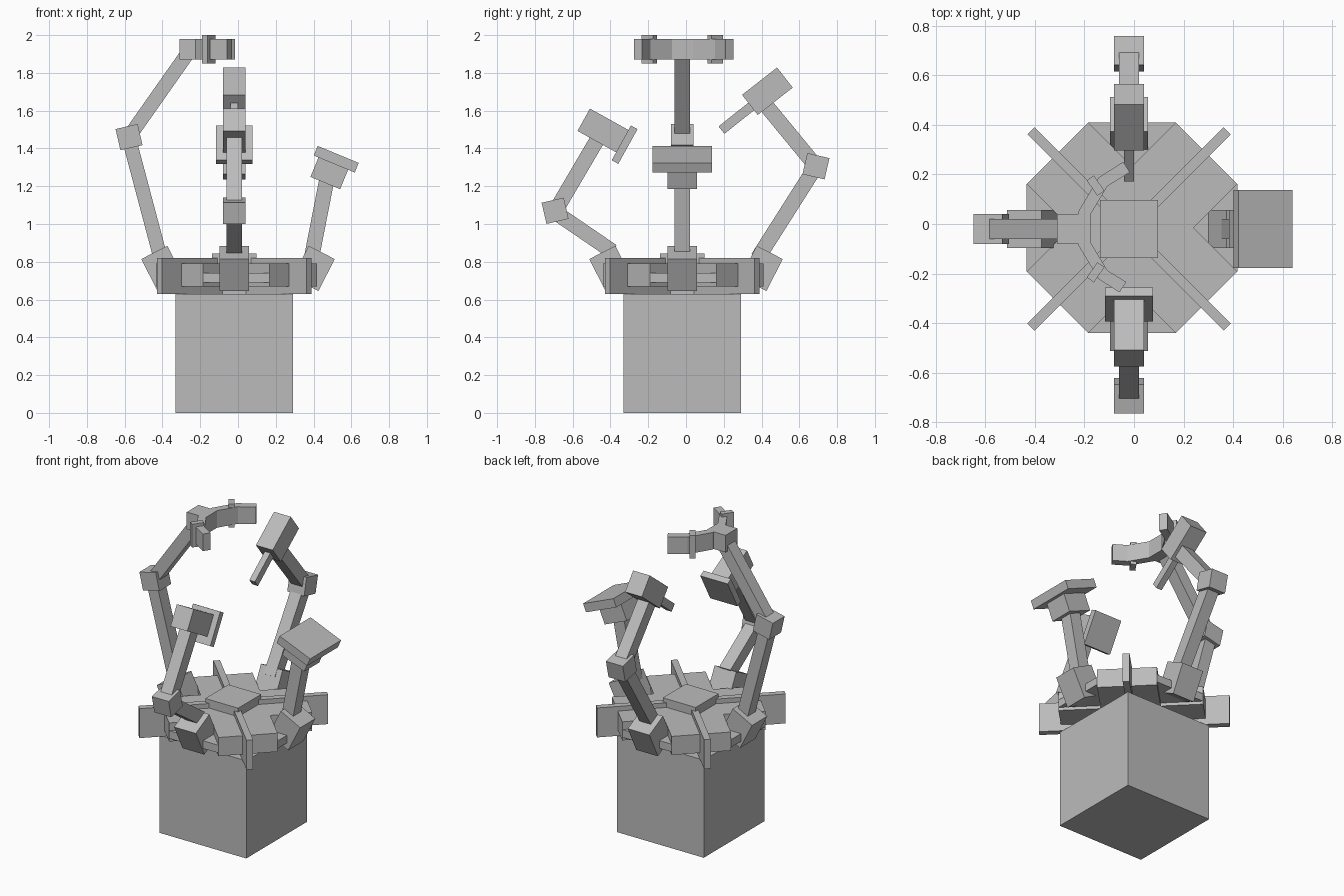
import bpy, bmesh, math
from mathutils import Matrix, Vector

cube = bpy.data.objects.get("Cube")
if cube:
    bpy.data.objects.remove(cube, do_unlink=True)

grey = bpy.data.materials.new("plain_grey")
grey.use_nodes = True
COLOUR = (0.5, 0.5, 0.5, 1)
grey.diffuse_color = COLOUR
grey.node_tree.nodes["Principled BSDF"].inputs["Base Color"].default_value = COLOUR

UP = Vector((0, 0, 1))
MID = Vector((-0.02, -0.02, 0))


def finish(name, bm):
    bmesh.ops.recalc_face_normals(bm, faces=bm.faces)
    mesh = bpy.data.meshes.new(name)
    bm.to_mesh(mesh)
    bm.free()
    mesh.materials.append(grey)
    obj = bpy.data.objects.new(name, mesh)
    bpy.context.collection.objects.link(obj)
    return obj


def box(name, centre, size, axes=None):
    """Box with the given size along three perpendicular axes."""
    rot = Matrix(axes).transposed().to_4x4() if axes else Matrix.Identity(4)
    bm = bmesh.new()
    bmesh.ops.create_cube(bm, size=1, matrix=Matrix.Translation(centre) @ rot @ Matrix.Diagonal((*size, 1)))
    return finish(name, bm)


def prism(name, points, low, high):
    """Flat outline extruded between two heights."""
    bm = bmesh.new()
    face = bm.faces.new([bm.verts.new((x, y, low)) for x, y in points])
    new = bmesh.ops.extrude_face_region(bm, geom=[face])["geom"]
    bmesh.ops.translate(bm, vec=(0, 0, high - low), verts=[v for v in new if isinstance(v, bmesh.types.BMVert)])
    return finish(name, bm)


class Arm:
    """Parts laid out in a vertical plane: distance outward, and height."""

    def __init__(self, name, x, y):
        self.name, self.out = name, Vector((x, y, 0))
        self.base = Vector((MID.x * abs(y), MID.y * abs(x), 0))
        self.block("shoulder", (0.4, 0.765), (0.155, 0.19, 0.155), -27)

    def block(self, part, at, size, angle):
        a = math.radians(angle)
        along = self.out * math.cos(a) + UP * math.sin(a)
        across = UP * math.cos(a) - self.out * math.sin(a)
        centre = self.base + self.out * at[0] + UP * at[1]
        box(f"{self.name}_{part}", centre, size, (along, across, along.cross(across)))

    def link(self, part, start, end, thick=0.08, wide=0.08):
        a, b = Vector(start), Vector(end)
        d = b - a
        self.block(part, (a + b) / 2, (d.length, thick, wide), math.degrees(math.atan2(d.y, d.x)))

    def elbow(self, at):
        self.block("elbow", at, (0.12, 0.115, 0.12), -13)


# Pedestal and deck
box("pedestal", MID + UP * 0.315, (0.62, 0.62, 0.63))
box("deck_core", MID + UP * 0.655, (0.18, 0.18, 0.07))
DECK = Vector((-0.008, -0.015, 0))
ring = [math.radians(22.5 + 45 * i) for i in range(8)]
prism("deck_plate", [(DECK.x + 0.46 * math.cos(a), DECK.y + 0.46 * math.sin(a)) for a in ring], 0.69, 0.74)
box("hub", MID + UP * 0.76, (0.235, 0.235, 0.17))

# Raised diagonal cross and its four fins
for name, angle in (("first", 45), ("second", 135)):
    turn = Matrix.Rotation(math.radians(angle), 3, "Z")
    axes = [turn @ Vector(v) for v in ((1, 0, 0), (0, 1, 0), (0, 0, 1))]
    box(f"{name}_cross_beam", DECK + UP * 0.73, (0.85, 0.352, 0.12), axes)
    for side, sign in (("near", -1), ("far", 1)):
        centre = MID + UP * 0.725 + axes[0] * sign * 0.31
        box(f"{name}_{side}_fin", centre, (0.5, 0.04, 0.19), axes)

# Front arm with a pressing plate
arm = Arm("front_arm", 0, -1)
arm.link("upper_link", (0.39, 0.855), (0.69, 1.06))
arm.elbow((0.693, 1.07))
arm.link("fore_link", (0.685, 1.08), (0.45, 1.48))
arm.block("head", (0.43, 1.49), (0.255, 0.135, 0.12), 29)
arm.block("pressing_plate", (0.325, 1.42), (0.04, 0.21, 0.195), 29)

# Back arm with a probe
arm = Arm("back_arm", 0, 1)
arm.link("upper_link", (0.38, 0.82), (0.685, 1.3))
arm.elbow((0.688, 1.306))
arm.link("fore_link", (0.685, 1.31), (0.43, 1.62))
arm.block("head", (0.431, 1.703), (0.235, 0.135, 0.12), 38)
arm.link("probe", (0.38, 1.65), (0.188, 1.497), 0.05, 0.04)

# Left-hand seen arm with a curved gripper
arm = Arm("right_arm", -1, 0)
arm.link("upper_link", (0.41, 0.82), (0.577, 1.45), 0.075)
arm.elbow((0.577, 1.46))
arm.link("fore_link", (0.575, 1.465), (0.255, 1.92), 0.075)
arm.block("wrist", (0.26, 1.925), (0.1, 0.11, 0.12), 0)

# Gripper: a bent strip with mitred corners and a clasp on each jaw
path = [Vector(p) for p in ((-0.03, 0.23), (-0.125, 0.17), (-0.2, 0.045),
                            (-0.2, -0.08), (-0.125, -0.205), (-0.045, -0.255))]
outer, inner = [], []
for i, p in enumerate(path):
    before = (p - path[max(i - 1, 0)]).normalized()
    after = (path[min(i + 1, len(path) - 1)] - p).normalized()
    d = (before + after).normalized()
    n = Vector((-d.y, d.x)) * 0.025
    outer.append(p - n)
    inner.append(p + n)
prism("gripper", outer + inner[::-1], 1.87, 1.98)
for side, sign in (("back", 1), ("front", -1)):
    a = math.radians(35 * sign)
    along, across = Vector((math.cos(a), math.sin(a), 0)), Vector((-math.sin(a), math.cos(a), 0))
    box(f"{side}_clasp", (-0.155, MID.y + sign * 0.175, 1.925), (0.035, 0.075, 0.15),
        (along, across, UP))

# Short arm with a square tray
arm = Arm("left_arm", 1, 0)
arm.link("link", (0.385, 0.8), (0.473, 1.25))
arm.block("head", (0.484, 1.27), (0.17, 0.115, 0.155), -22.5)
arm.block("tray", (0.52, 1.343), (0.235, 0.055, 0.315), -22.5)
